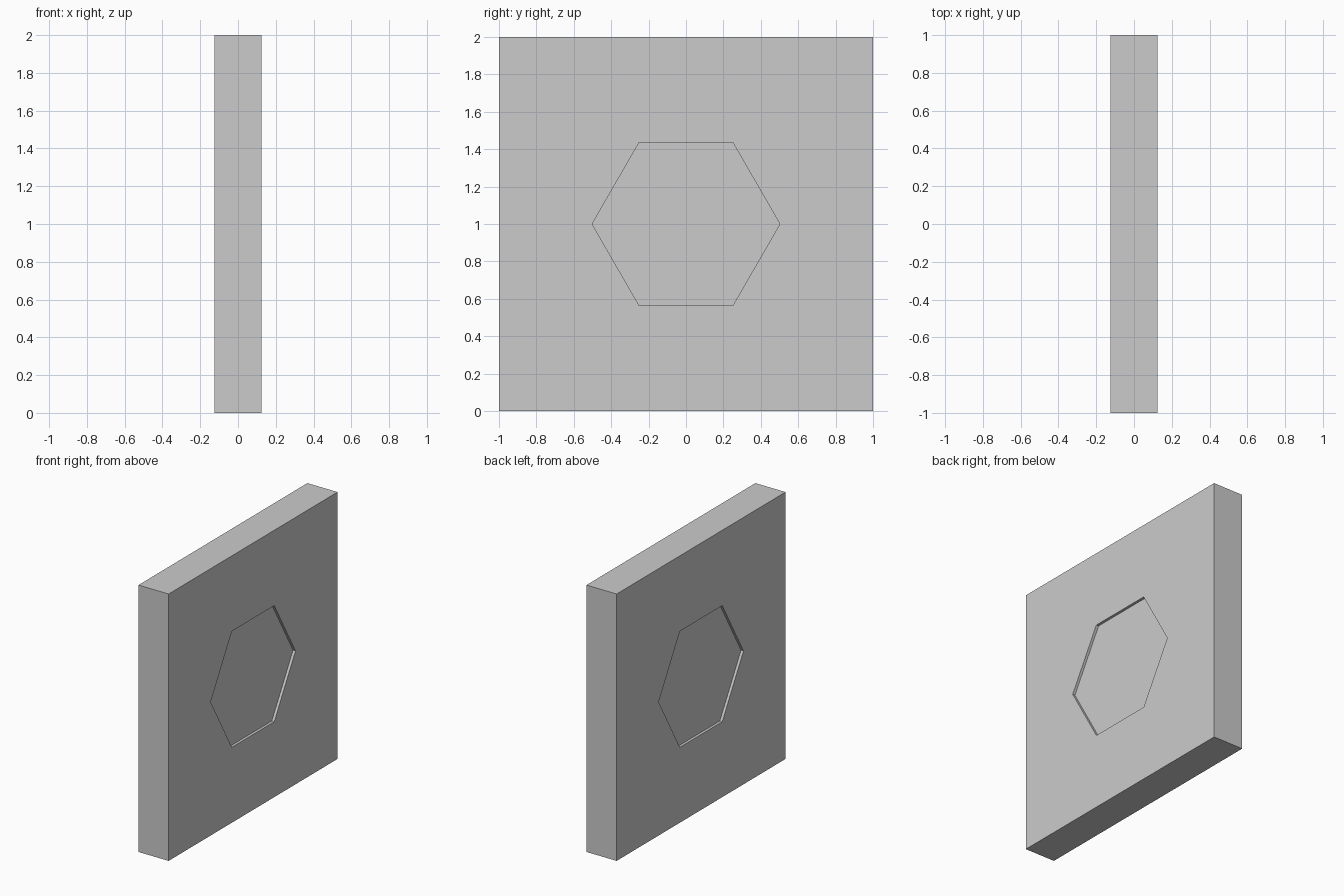
import bpy
from math import pi

if "Cube" in bpy.data.objects:
    bpy.data.objects.remove(bpy.data.objects["Cube"])

THICK, DEPTH, RADIUS = 0.25, 0.02, 0.502

# Square slab standing upright
bpy.ops.mesh.primitive_cube_add(size=1, location=(0, 0, 1))
panel = bpy.context.object
panel.name = "panel"
panel.scale = (THICK, 2, 2)
bpy.ops.object.transform_apply(location=False, rotation=False, scale=True)


def cut_recess(side):
    """Sink a shallow hexagonal recess into one broad face."""
    height = 0.2
    x = side * (THICK / 2 - DEPTH + height / 2)
    bpy.ops.mesh.primitive_cylinder_add(vertices=6, radius=RADIUS, depth=height,
                                        location=(x, 0, 1), rotation=(0, pi / 2, 0))
    cutter = bpy.context.object
    cutter.name = "recess_cutter"
    # Hexagon points face sideways along y
    mod = panel.modifiers.new("recess", 'BOOLEAN')
    mod.operation = 'DIFFERENCE'
    mod.solver = 'EXACT'
    mod.object = cutter
    bpy.context.view_layer.objects.active = panel
    bpy.ops.object.modifier_apply(modifier=mod.name)
    bpy.data.objects.remove(cutter)


# Matching recess on both broad faces
for side in (-1, 1):
    cut_recess(side)
